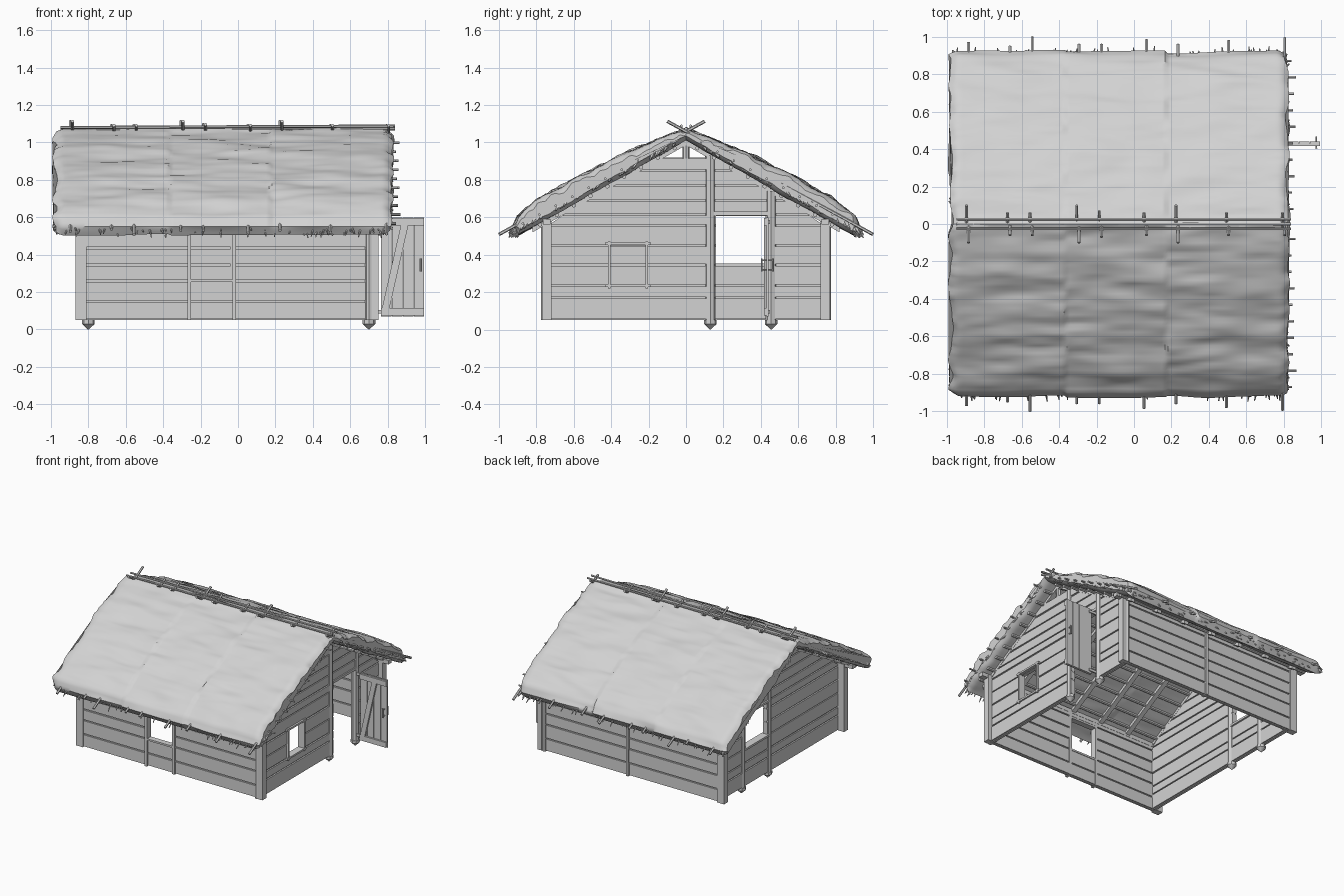
import bpy, bmesh, math, random
from mathutils import Vector, noise

random.seed(4)
if "Cube" in bpy.data.objects:
    bpy.data.objects.remove(bpy.data.objects["Cube"])

grey = bpy.data.materials.new("weathered grey")
grey.use_nodes = True
COLOUR = (0.65, 0.65, 0.65, 1)
grey.diffuse_color = COLOUR
grey.node_tree.nodes["Principled BSDF"].inputs["Base Color"].default_value = COLOUR


def finish(bm, name, angle=None):
    bmesh.ops.recalc_face_normals(bm, faces=bm.faces)
    mesh = bpy.data.meshes.new(name)
    bm.to_mesh(mesh)
    bm.free()
    mesh.materials.append(grey)
    ob = bpy.data.objects.new(name, mesh)
    bpy.context.scene.collection.objects.link(ob)
    if angle:
        bpy.ops.object.select_all(action='DESELECT')
        ob.select_set(True)
        bpy.context.view_layer.objects.active = ob
        bpy.ops.object.shade_smooth_by_angle(angle=math.radians(angle))
    return ob


def prism(bm, pts, axis, a, b):
    """Extrude a (u, z) outline along x or y from a to b."""
    def place(u, z, d):
        return (d, u, z) if axis == 'x' else (u, d, z)
    ends = [[bm.verts.new(place(u, z, d)) for u, z in pts] for d in (a, b)]
    n = len(pts)
    for ring in ends:
        bm.faces.new(ring)
    for i in range(n):
        j = (i + 1) % n
        bm.faces.new((ends[0][i], ends[0][j], ends[1][j], ends[1][i]))


def box(bm, x0, x1, y0, y1, z0, z1):
    prism(bm, [(x0, z0), (x1, z0), (x1, z1), (x0, z1)], 'y', y0, y1)


def rod(bm, p, q, r, r2=None, sides=8):
    p, q = Vector(p), Vector(q)
    d = q - p
    mat = d.to_track_quat('Z', 'Y').to_matrix().to_4x4()
    mat.translation = (p + q) / 2
    bmesh.ops.create_cone(bm, cap_ends=True, segments=sides, radius1=r,
                          radius2=r if r2 is None else r2, depth=d.length, matrix=mat)


# Plank walls: backing plus spaced boards, split around openings
def under_roof(z):
    return (0.985 - z) / 0.567


def plank_wall(name, axis, pos, lo, hi, cuts, openings, gable=False):
    bm = bmesh.new()
    for z0, z1 in zip(cuts, cuts[1:]):
        mid = (z0 + z1) / 2
        spans, start = [], lo
        for u0, u1, w0, w1 in sorted(openings):
            if w0 < mid < w1:
                spans.append((start, u0))
                start = u1
        spans.append((start, hi))
        for u0, u1 in spans:
            for gap, half in ((0, 0.007), (0.005, 0.015 + random.uniform(0, 0.004))):
                pts = []
                for z, ends in ((z0 + gap, (u0, u1)), (z1 - gap, (u1, u0))):
                    lim = under_roof(z) if gable else 9
                    pts += [(max(-lim, min(lim, u)), z) for u in ends]
                prism(bm, pts, axis, pos - half, pos + half)
    return finish(bm, name)


LEFT, RIGHT, SIDE = -0.80, 0.70, 0.745
side_cuts = [0.05, 0.15, 0.26, 0.345, 0.435, 0.53, 0.58]
gable_cuts = [0.05, 0.17, 0.235, 0.345, 0.45, 0.555, 0.615, 0.69, 0.77, 0.85, 0.92]
plank_wall("front_wall", 'y', -SIDE, -0.82, 0.71, side_cuts, [(-0.25, -0.03, 0.26, 0.53)])
plank_wall("back_wall", 'y', SIDE, -0.82, 0.71, side_cuts, [])
plank_wall("door_gable_wall", 'x', RIGHT, -0.73, 0.73, gable_cuts,
           [(-0.41, -0.21, 0.235, 0.45), (0.16, 0.44, 0.05, 0.615)], True)
plank_wall("window_gable_wall", 'x', LEFT, -0.73, 0.73, gable_cuts,
           [(0.16, 0.44, 0.345, 0.615)], True)

# Corner posts and thin wall battens
bm = bmesh.new()
for y in (-1, 1):
    for x0, x1 in ((-0.87, -0.81), (0.715, 0.75)):
        box(bm, x0, x1, y * 0.72, y * 0.77, 0.05, 0.58)
    rod(bm, (0.70, y * 0.755, 0.05), (0.70, y * 0.755, 0.58), 0.02)
    box(bm, -0.94, 0.80, y * 0.725, y * 0.765, 0.56, 0.59)
for x, y in ((-0.26, -1), (-0.02, -1), (-0.03, 1)):
    box(bm, x - 0.01, x + 0.01, y * 0.725, y * 0.775, 0.05, 0.58)
finish(bm, "corner_posts_and_battens")

# Pointed gable posts and king posts
bm = bmesh.new()
for x in (LEFT, RIGHT):
    for y, top in ((0.13, 0.93), (0.455, 0.74)):
        rod(bm, (x, y, 0.045), (x, y, top), 0.029)
        rod(bm, (x, y, 0), (x, y, 0.03), 0.002, 0.034)
        rod(bm, (x, y, 0.03), (x, y, 0.05), 0.034)
    rod(bm, (x, 0, 0.9), (x, 0, 1.04), 0.018)
finish(bm, "gable_posts", 35)

# Window frames and door header
bm = bmesh.new()
for z in (0.235, 0.46):
    box(bm, 0.675, 0.73, -0.43, -0.19, z - 0.007, z + 0.007)
for y in (-0.41, -0.21):
    box(bm, 0.675, 0.73, y - 0.007, y + 0.007, 0.22, 0.47)
for z in (0.345, 0.615):
    box(bm, -0.83, -0.77, 0.15, 0.45, z - 0.008, z + 0.008)
box(bm, 0.675, 0.725, 0.15, 0.45, 0.61, 0.63)
for z in (0.26, 0.525):
    box(bm, -0.27, -0.01, -0.77, -0.725, z - 0.007, z + 0.007)
finish(bm, "window_frames")

# Open door with brace, hinges and handle
bm = bmesh.new()
for i in range(4):
    x = 0.765 + i * 0.0585
    box(bm, x, x + 0.055, 0.43, 0.442, 0.07, 0.6)
for z in (0.075, 0.555):
    box(bm, 0.765, 0.995, 0.416, 0.43, z, z + 0.04)
    box(bm, 0.70, 0.79, 0.44, 0.45, z + 0.01, z + 0.03)
prism(bm, [(0.77, 0.115), (0.81, 0.115), (0.91, 0.555), (0.87, 0.555)], 'y', 0.416, 0.43)
for y in (0.405, 0.465):
    rod(bm, (0.975, y, 0.31), (0.975, y, 0.38), 0.005)
    for z in (0.32, 0.37):
        rod(bm, (0.975, 0.435, z), (0.975, y, z), 0.004)
finish(bm, "door")


# Thatched roof: a lumpy cross-section swept along the ridge
def resample(pts, step):
    out = []
    for a, b in zip(pts, pts[1:]):
        a, b = Vector(a), Vector(b)
        n = max(1, math.ceil((b - a).length / step))
        out += [a.lerp(b, i / n) for i in range(n)]
    return out + [Vector(pts[-1])]


half = resample([(0, 1.075), (0.3, 0.955), (0.6, 0.805), (0.8, 0.685), (0.9, 0.605),
                 (0.925, 0.55), (0.895, 0.505), (0.83, 0.54), (0, 1.01)], 0.022)
ring = half + [Vector((-p.x, p.y)) for p in reversed(half[1:-1])]
X0, X1, NX = -0.98, 0.82, 110
bm = bmesh.new()
rows = []
for i in range(NX + 1):
    x = X0 + (X1 - X0) * i / NX
    end = min(x - X0, X1 - x)
    edge = max(0, 1 - end / 0.05) ** 2
    sheet = 7.3 * ((x > -0.37) + (x > 0.17))
    row = []
    for k, p in enumerate(ring):
        t = ring[(k + 1) % len(ring)] - ring[k - 1]
        normal = Vector((-t.y, t.x)).normalized()
        lump = (0.016 * noise.noise((x * 2.2, p.x * 10, p.y * 3 + sheet))
                + 0.008 * noise.noise((x * 5, p.x * 28, p.y * 5 + sheet))
                + edge * 0.02 * noise.noise((x * 3, p.x * 22, 4)))
        if normal.y < -0.3:
            lump *= 0.4
        q = p + normal * (lump - 0.022 * edge)
        shift = 0.025 * noise.noise((x * 2, p.x * 9, p.y * 9)) * max(0, 1 - end / 0.1)
        row.append(bm.verts.new((x + shift, q.x, q.y)))
    rows.append(row)
for a, b in zip(rows, rows[1:]):
    for k in range(len(ring)):
        j = (k + 1) % len(ring)
        bm.faces.new((a[k], a[j], b[j], b[k]))
for row in (rows[0], rows[-1]):
    bm.faces.new(row)
finish(bm, "thatch_roof", 40)

# Roof poles that cross above the ridge and poke out at the eaves
bm = bmesh.new()
poles = [(-0.89, 0.97, 0.10), (-0.67, 0.95, 0.06), (-0.55, 1.0, 0.06), (-0.3, 0.96, 0.10),
         (-0.18, 0.96, 0.07), (0.06, 0.985, 0.06), (0.23, 0.96, 0.10), (0.5, 0.98, 0.06),
         (0.8, 0.995, 0.06)]
for x, reach, over in poles:
    for s in (-1, 1):
        rod(bm, (x + s * 0.006, s * reach, 1.058 - 0.55 * reach),
            (x + s * 0.006, -s * over, 1.058 + 0.55 * over), 0.009, sides=6)
finish(bm, "crossed_poles", 35)

# Ridge poles and purlin sticks showing at the gable ends
bm = bmesh.new()
for y, z in ((-0.025, 1.08), (0.025, 1.08), (0, 1.065)):
    rod(bm, (-0.95, y, z), (0.84, y, z + 0.008), 0.008, sides=6)
for s in (-1, 1):
    for i in range(10):
        y = 0.08 + i * 0.088
        rod(bm, (-0.94, s * y, 1.042 - 0.545 * y),
            (0.855 + random.uniform(-0.015, 0.015), s * y, 1.042 - 0.545 * y), 0.007, sides=6)
finish(bm, "purlin_sticks", 35)

# Rafters and battens under the thatch
bm = bmesh.new()
for s in (-1, 1):
    for x in (LEFT, -0.55, -0.3, -0.05, 0.2, 0.45, RIGHT):
        prism(bm, [(0, 1.015), (s * 0.82, 0.55), (s * 0.82, 0.52), (0, 0.985)],
              'x', x - 0.018, x + 0.018)
    for i in range(9):
        y = 0.06 + i * 0.09
        rod(bm, (-0.93, s * y, 1.003 - 0.567 * y), (0.78, s * y, 1.003 - 0.567 * y), 0.012, sides=6)
finish(bm, "rafters")

# Loose straw at the eaves and gable edges
bm = bmesh.new()
for s in (-1, 1):
    for i in range(60):
        x = random.uniform(-0.95, 0.8)
        rod(bm, (x, s * 0.86, 0.575), (x + random.uniform(-0.02, 0.02),
            s * random.uniform(0.9, 0.95), random.uniform(0.49, 0.53)), 0.01, 0.003, 5)
    for i in range(40):
        y = random.uniform(0.03, 0.9)
        for x, d in ((-0.95, -1), (0.79, 1)):
            rod(bm, (x, s * y, 1.045 - 0.545 * y), (x + d * random.uniform(0.02, 0.04),
                s * (y + 0.03), 1.0 - 0.545 * y), 0.014, 0.004, 5)
finish(bm, "loose_straw")
